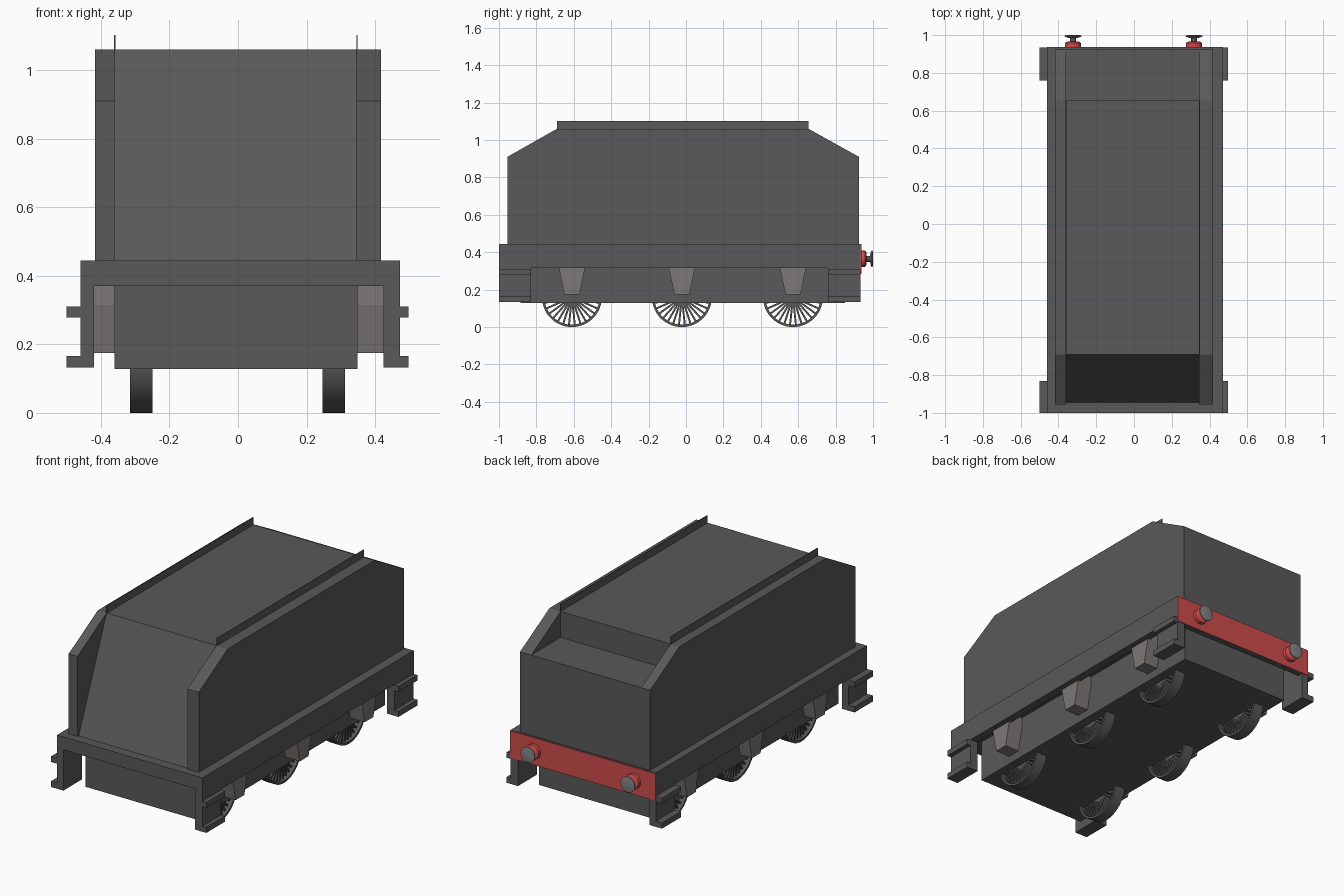
import bpy, bmesh, math
from mathutils import Matrix, Vector

if "Cube" in bpy.data.objects:
    bpy.data.objects.remove(bpy.data.objects["Cube"])


def material(name, rgb):
    m = bpy.data.materials.new(name)
    m.diffuse_color = (*rgb, 1)
    m.use_nodes = True
    m.node_tree.nodes["Principled BSDF"].inputs["Base Color"].default_value = m.diffuse_color
    return m


GREY = material("dark grey paint", (0.1, 0.1, 0.1))
LIGHT = material("light grey casting", (0.21, 0.19, 0.19))
RED = material("red paint", (0.62, 0.07, 0.07))
STEEL = material("buffer steel", (0.22, 0.23, 0.23))


def finish(bm, name, mat, smooth=False):
    bmesh.ops.recalc_face_normals(bm, faces=bm.faces)
    me = bpy.data.meshes.new(name)
    bm.to_mesh(me)
    bm.free()
    me.materials.append(mat)
    ob = bpy.data.objects.new(name, me)
    bpy.context.collection.objects.link(ob)
    if smooth:
        bpy.ops.object.select_all(action='DESELECT')
        ob.select_set(True)
        bpy.context.view_layer.objects.active = ob
        bpy.ops.object.shade_smooth_by_angle(angle=math.radians(35))
    return ob


def prism(name, profile, x0, x1, mat):
    """Extrude a (y, z) profile from x0 to x1."""
    bm = bmesh.new()
    face = bm.faces.new([bm.verts.new((x0, y, z)) for y, z in profile])
    ext = bmesh.ops.extrude_face_region(bm, geom=[face])
    moved = [g for g in ext["geom"] if isinstance(g, bmesh.types.BMVert)]
    bmesh.ops.translate(bm, verts=moved, vec=(x1 - x0, 0, 0))
    return finish(bm, name, mat)


def box(name, x0, x1, y0, y1, z0, z1, mat=GREY):
    return prism(name, [(y0, z0), (y1, z0), (y1, z1), (y0, z1)], x0, x1, mat)


def lathe_y(name, x, z, profile, mat, steps=24):
    """Revolve a (radius, y) profile about an axis parallel to y."""
    bm = bmesh.new()
    rings = []
    for r, y in profile:
        rings.append([bm.verts.new((x + r * math.cos(a), y, z + r * math.sin(a)))
                      for a in (2 * math.pi * i / steps for i in range(steps))])
    for a, b in zip(rings, rings[1:]):
        for i in range(steps):
            j = (i + 1) % steps
            bm.faces.new((a[i], a[j], b[j], b[i]))
    bm.faces.new(rings[0])
    bm.faces.new(rings[-1])
    return finish(bm, name, mat, True)


def wheel(name, x0, x1, y, z, radius, spokes=30, steps=60):
    """Rim, hub and flat spokes in one mesh."""
    bm = bmesh.new()
    for r_in, r_out in ((radius - 0.013, radius), (0.008, 0.03)):
        loops = []
        for x, r in ((x0, r_in), (x0, r_out), (x1, r_out), (x1, r_in)):
            loops.append([bm.verts.new((x, y + r * math.cos(a), z + r * math.sin(a)))
                          for a in (2 * math.pi * i / steps for i in range(steps))])
        for k in range(4):
            a, b = loops[k], loops[(k + 1) % 4]
            for i in range(steps):
                j = (i + 1) % steps
                bm.faces.new((a[i], a[j], b[j], b[i]))
    xm, length = (x0 + x1) / 2, radius - 0.03
    for i in range(spokes):
        rot = Matrix.Rotation(2 * math.pi * i / spokes, 4, 'X')
        mat = (Matrix.Translation((xm, y, z)) @ rot
               @ Matrix.Translation((0, 0.022 + length / 2, 0))
               @ Matrix.Diagonal((0.03, length, 0.010, 1)))
        bmesh.ops.create_cube(bm, size=1, matrix=mat)
    # keep the spokes from poking past the rim
    for v in bm.verts:
        d = Vector((v.co.y - y, v.co.z - z))
        if d.length > radius - 0.001:
            d = d.normalized() * radius
            v.co.y, v.co.z = y + d.x, z + d.y
    return finish(bm, name, GREY, True)


# Tank with sloped front plate and a stepped rear deck
prism("tank", [(-0.945, 0.445), (-0.69, 1.06), (0.655, 1.06), (0.655, 0.91),
               (0.925, 0.91), (0.925, 0.445)], -0.36, 0.345, GREY)

# Side walls with chamfered ends, and the thin coal rails on top
wall = [(-0.955, 0.445), (0.925, 0.445), (0.925, 0.91), (0.655, 1.06),
        (-0.69, 1.06), (-0.955, 0.91)]
prism("left_wall", wall, -0.417, -0.36, GREY)
prism("right_wall", wall, 0.345, 0.417, GREY)
for side, x in (("left", -0.36), ("right", 0.347)):
    box(side + "_coal_rail", x - 0.002, x + 0.002, -0.69, 0.655, 1.05, 1.103)

# Platform, side sills and inner frame
box("platform", -0.46, 0.472, -1.0, 0.934, 0.37, 0.445)
box("left_sill", -0.46, -0.42, -1.0, 0.934, 0.315, 0.372)
box("right_sill", 0.424, 0.472, -1.0, 0.934, 0.315, 0.372)
box("inner_frame", -0.36, 0.348, -0.885, 0.85, 0.128, 0.372)

# Rear beam with red face
box("rear_beam", -0.46, 0.472, 0.90, 0.934, 0.285, 0.372)
box("rear_beam_face", -0.46, 0.472, 0.934, 0.938, 0.285, 0.443, RED)

# Corner steps: hanging plate with two outward treads
for end, y0, y1 in (("front", -1.0, -0.83), ("rear", 0.76, 0.934)):
    for side, inner, outer, edge in (("left", -0.42, -0.46, -0.5),
                                     ("right", 0.424, 0.472, 0.497)):
        a, b = sorted((inner, outer))
        box(f"{end}_{side}_step_plate", a, b, y0, y1, 0.135, 0.318)
        a, b = sorted((inner, edge))
        box(f"{end}_{side}_lower_tread", a, b, y0, y1, 0.133, 0.166)
        box(f"{end}_{side}_upper_tread", a, b, y0, y1, 0.278, 0.31)

# Wheels and tapered axle boxes
for n, y in enumerate((-0.61, -0.022, 0.572), 1):
    shape = [(y - 0.07, 0.372), (y - 0.07, 0.315), (y - 0.04, 0.174),
             (y + 0.04, 0.174), (y + 0.07, 0.315), (y + 0.07, 0.372)]
    prism(f"left_axle_box_{n}", shape, -0.435, -0.35, LIGHT)
    prism(f"right_axle_box_{n}", shape, 0.34, 0.44, LIGHT)
    wheel(f"left_wheel_{n}", -0.315, -0.25, y, 0.16, 0.16)
    wheel(f"right_wheel_{n}", 0.246, 0.312, y, 0.16, 0.16)

# Buffers: red socket, shaft and domed head
for side, x in (("left", -0.323), ("right", 0.318)):
    z = 0.365
    lathe_y(side + "_buffer_socket", x, z,
            [(0.043, 0.936), (0.043, 0.958), (0.03, 0.966)], RED)
    lathe_y(side + "_buffer_shaft", x, z, [(0.016, 0.96), (0.016, 0.99)], GREY)
    lathe_y(side + "_buffer_head", x, z,
            [(0.02, 0.984), (0.045, 0.992), (0.045, 0.997), (0.03, 1.0)], STEEL)
